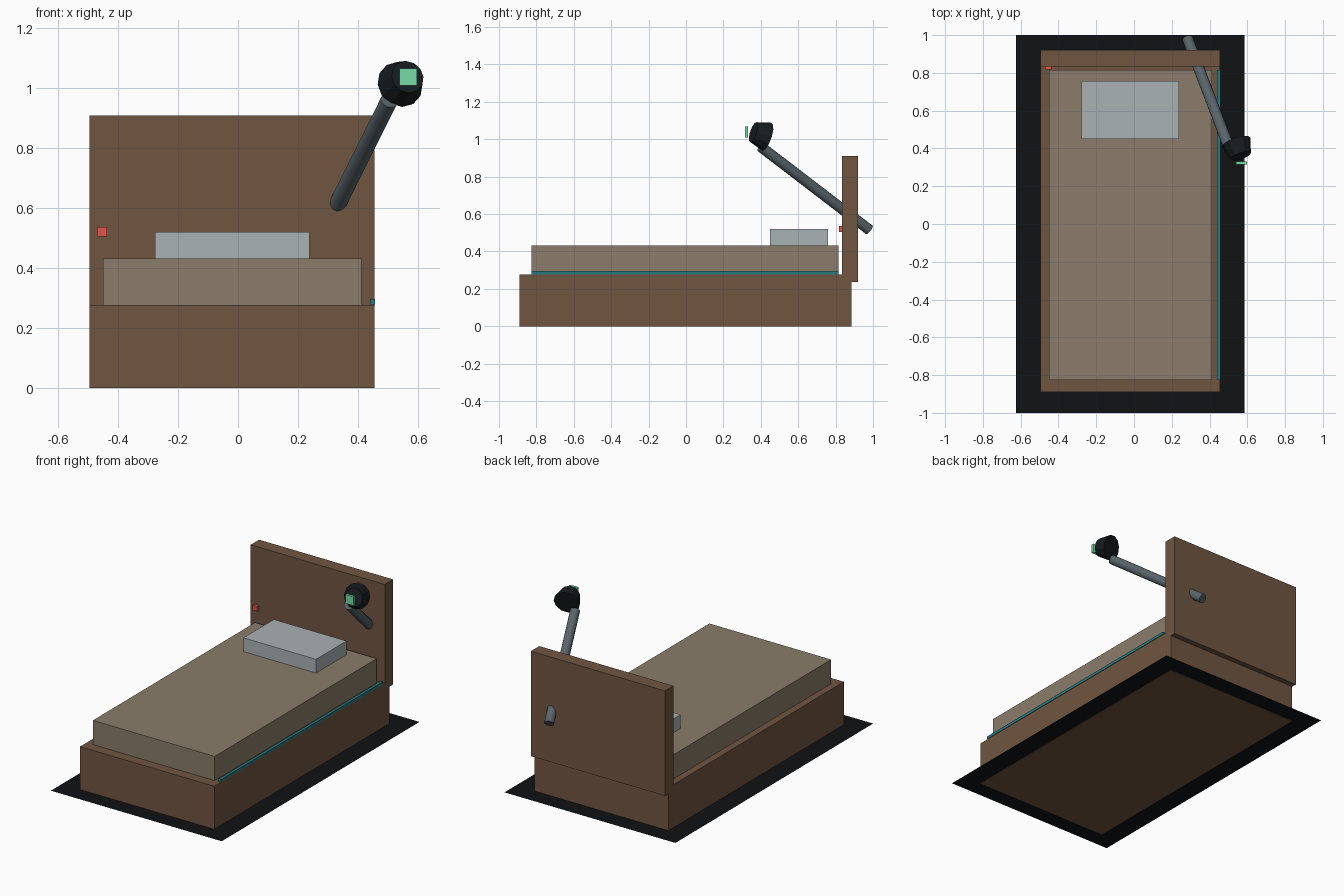
import bpy
from mathutils import Vector

default_cube = bpy.data.objects.get("Cube")
if default_cube:
    bpy.data.objects.remove(default_cube, do_unlink=True)


def make_material(name, rgb, roughness=0.7):
    mat = bpy.data.materials.new(name)
    mat.use_nodes = True
    color = (*rgb, 1.0)
    mat.diffuse_color = color
    shader = mat.node_tree.nodes["Principled BSDF"]
    shader.inputs["Base Color"].default_value = color
    shader.inputs["Roughness"].default_value = roughness
    return mat


wood = make_material("wood", (0.162, 0.091, 0.053))
fabric = make_material("fabric", (0.254, 0.202, 0.144))
linen = make_material("linen", (0.40, 0.445, 0.46))
black = make_material("black", (0.005, 0.006, 0.007))
lamp_black = make_material("lamp_black", (0.009, 0.012, 0.014))
steel = make_material("steel", (0.10, 0.13, 0.145), 0.4)
teal = make_material("teal", (0.023, 0.195, 0.216))
red = make_material("red", (0.745, 0.091, 0.065))
green = make_material("green", (0.178, 0.716, 0.376))


def finish(name, mat):
    obj = bpy.context.object
    obj.name = obj.data.name = name
    obj.data.materials.append(mat)
    return obj


def box(name, low, high, mat):
    """Box spanning two opposite corners."""
    low, high = Vector(low), Vector(high)
    bpy.ops.mesh.primitive_cube_add(size=1, location=(low + high) / 2)
    bpy.context.object.scale = high - low
    bpy.ops.object.transform_apply(location=False, rotation=False, scale=True)
    return finish(name, mat)


def rod(name, start, end, r_start, r_end, sides, mat):
    """Cylinder or tapered cone between two points."""
    start, end = Vector(start), Vector(end)
    axis = end - start
    bpy.ops.mesh.primitive_cone_add(
        vertices=sides, radius1=r_start, radius2=r_end, depth=axis.length,
        location=(start + end) / 2,
        rotation=axis.to_track_quat("Z", "Y").to_euler())
    return finish(name, mat)


# Floor mat: a flat sheet just above the ground
bpy.ops.mesh.primitive_plane_add(size=1, location=(-0.02, 0, 0.002))
bpy.context.object.scale = (1.21, 2.0, 1)
bpy.ops.object.transform_apply(location=False, rotation=False, scale=True)
finish("floor_mat", black)

# Bed frame
box("bed_base", (-0.495, -0.89, 0), (0.455, 0.885, 0.277), wood)
box("headboard", (-0.495, 0.835, 0.238), (0.455, 0.92, 0.91), wood)

# Bedding
box("mattress", (-0.45, -0.825, 0.277), (0.412, 0.815, 0.432), fabric)
box("pillow", (-0.277, 0.45, 0.432), (0.238, 0.758, 0.52), linen)

# Small lights on the frame
box("side_light_strip", (0.44, -0.825, 0.278), (0.457, 0.815, 0.296), teal)
box("wall_button", (-0.47, 0.817, 0.505), (-0.437, 0.838, 0.537), red)

# Reading lamp passing through the headboard
rod("lamp_arm", (0.284, 0.98, 0.516), (0.505, 0.40, 0.96),
    0.029, 0.029, 16, steel)
bpy.ops.object.shade_smooth_by_angle()
rod("lamp_head", (0.541, 0.433, 1.013), (0.566, 0.36, 1.038),
    0.079, 0.056, 12, lamp_black)
box("lamp_lens", (0.54, 0.316, 1.01), (0.597, 0.332, 1.067), green)
